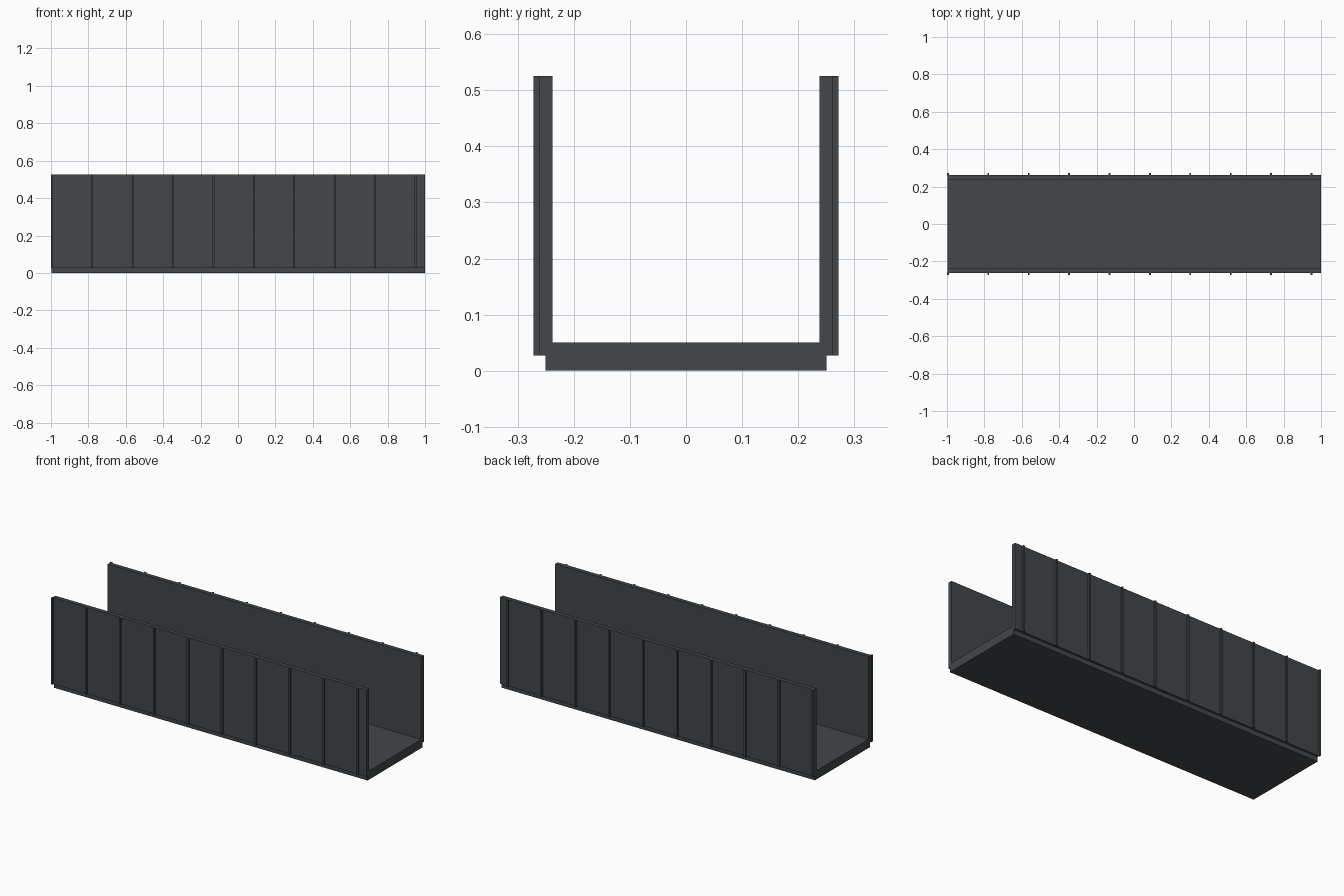
import bpy
import bmesh
from mathutils import Vector

cube = bpy.data.objects.get("Cube")
if cube:
    bpy.data.objects.remove(cube, do_unlink=True)

# Single slate grey finish
COLOR = (0.054, 0.063, 0.069, 1.0)
slate = bpy.data.materials.new("slate_grey")
slate.use_nodes = True
slate.diffuse_color = COLOR
slate.node_tree.nodes["Principled BSDF"].inputs["Base Color"].default_value = COLOR

X_START, X_END = -0.996, 1.0
WALL_BOTTOM, WALL_TOP = 0.027, 0.525
WALL_OUTER = 0.262


def add_object(name, bm):
    bmesh.ops.recalc_face_normals(bm, faces=bm.faces)
    mesh = bpy.data.meshes.new(name)
    bm.to_mesh(mesh)
    bm.free()
    mesh.materials.append(slate)
    obj = bpy.data.objects.new(name, mesh)
    bpy.context.collection.objects.link(obj)
    return obj


# Channel: floor slab and two side walls, one U-shaped section swept along x
half = [(0.25, 0), (0.25, WALL_BOTTOM), (WALL_OUTER, WALL_BOTTOM),
        (WALL_OUTER, WALL_TOP), (0.238, WALL_TOP), (0.238, 0.05)]
section = half + [(-y, z) for y, z in reversed(half)]
bm = bmesh.new()
face = bm.faces.new([bm.verts.new((X_START, y, z)) for y, z in section])
swept = bmesh.ops.extrude_face_region(bm, geom=[face], use_keep_orig=True)
moved = [v for v in swept["geom"] if isinstance(v, bmesh.types.BMVert)]
bmesh.ops.translate(bm, verts=moved, vec=Vector((X_END - X_START, 0, 0)))
add_object("channel_floor_and_walls", bm)

# Vertical ribs: one strip, repeated along the wall and mirrored to the other
RIB_WIDTH, RIB_OUTER, RIB_INNER = 0.01, 0.272, 0.26
bm = bmesh.new()
bmesh.ops.create_cube(bm, size=1)
bmesh.ops.scale(bm, verts=bm.verts,
                vec=(RIB_WIDTH, RIB_OUTER - RIB_INNER, WALL_TOP - WALL_BOTTOM))
bmesh.ops.translate(bm, verts=bm.verts,
                    vec=(-1 + RIB_WIDTH / 2, -(RIB_OUTER + RIB_INNER) / 2,
                         (WALL_TOP + WALL_BOTTOM) / 2))
ribs = add_object("wall_ribs", bm)
array = ribs.modifiers.new("repeat", "ARRAY")
array.count = 10
array.use_relative_offset = False
array.use_constant_offset = True
array.constant_offset_displace = (0.216, 0, 0)
mirror = ribs.modifiers.new("other_wall", "MIRROR")
mirror.use_axis = (False, True, False)
